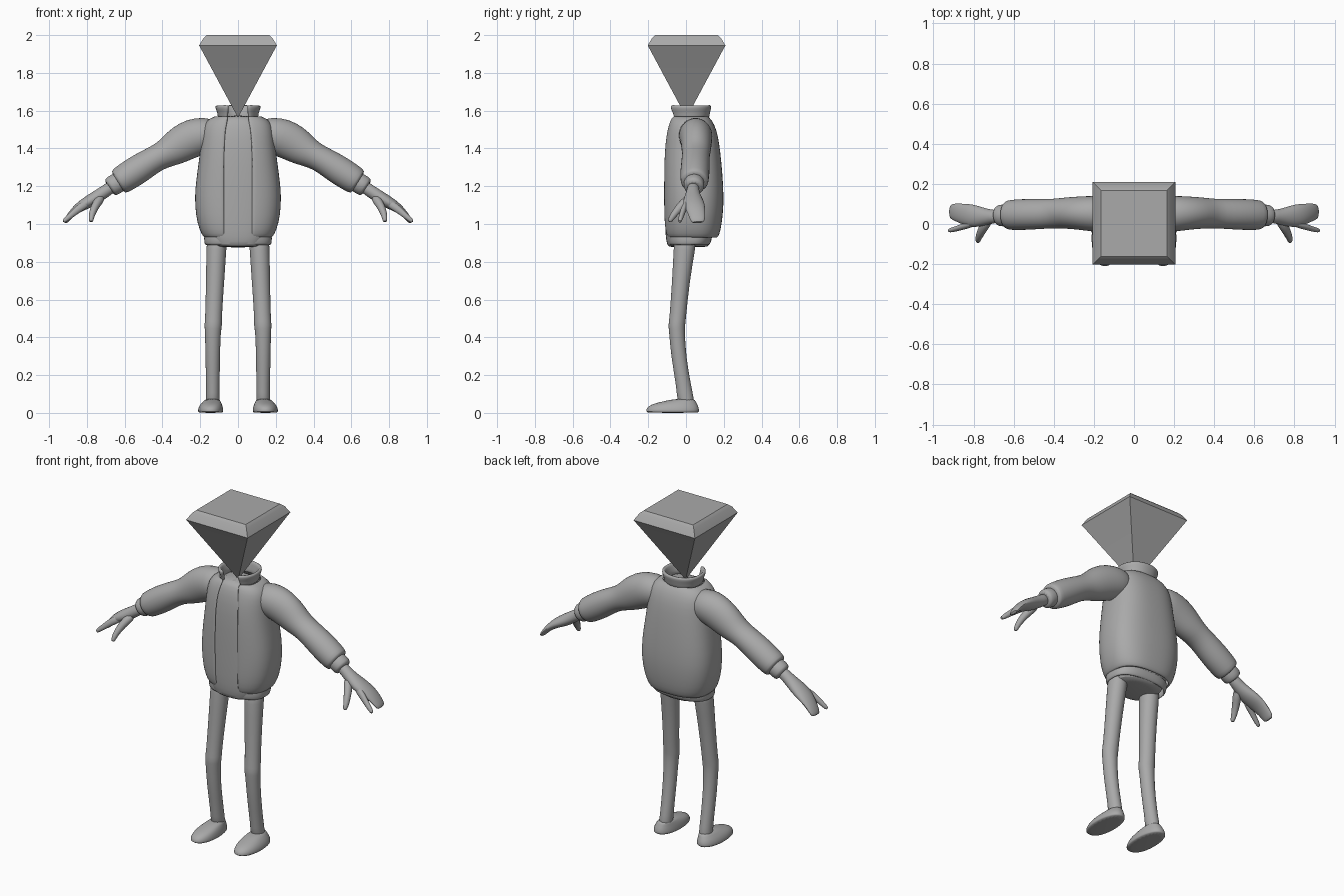
import bpy, bmesh, math
from mathutils import Vector

grey = bpy.data.materials.new("plain grey")
grey.diffuse_color = (0.4, 0.4, 0.4, 1)


def finish(name, bm, mirror=False, smooth=1, thick=0, angle=50):
    bmesh.ops.recalc_face_normals(bm, faces=bm.faces)
    mesh = bpy.data.meshes.new(name)
    bm.to_mesh(mesh)
    bm.free()
    mesh.materials.append(grey)
    ob = bpy.data.objects.new(name, mesh)
    bpy.context.collection.objects.link(ob)
    bpy.context.view_layer.objects.active = ob
    ob.select_set(True)
    bpy.ops.object.shade_smooth_by_angle(angle=math.radians(angle))
    ob.select_set(False)
    if thick:
        m = ob.modifiers.new("cloth", 'SOLIDIFY')
        m.thickness, m.offset = thick, -1
    if smooth:
        ob.modifiers.new("soften", 'SUBSURF').levels = smooth
        ob.modifiers["soften"].render_levels = smooth
    if mirror:
        ob.modifiers.new("pair", 'MIRROR')
    return ob


def power(v, p):
    return math.copysign(abs(v) ** (2 / p), v)


def skin(bm, rings, closed=True):
    n = len(rings[0])
    rows = [[bm.verts.new(c) for c in r] for r in rings]
    for a, b in zip(rows, rows[1:]):
        for i in range(n if closed else n - 1):
            j = (i + 1) % n
            bm.faces.new((a[i], a[j], b[j], b[i]))
    if closed:
        bm.faces.new(rows[0])
        bm.faces.new(rows[-1])


def stack(name, rows, n=32, p=2.6, gap=False, **kw):
    """Loft of level rings: z, centre x, half width, front y, back y, front gap."""
    rings = []
    for z, cx, a, y0, y1, *g in rows:
        t0 = math.asin((g[0] / a) ** (p / 2)) if gap else 0
        ring = []
        for i in range(n):
            t = t0 + (2 * math.pi - 2 * t0) * i / ((n - 1) if gap else n)
            ring.append((cx + a * power(math.sin(t), p),
                         (y0 + y1) / 2 - (y1 - y0) / 2 * power(math.cos(t), p), z))
        rings.append(ring)
    bm = bmesh.new()
    skin(bm, rings, not gap)
    return finish(name, bm, **kw)


def tube(name, pts, n=14, **kw):
    """Loft along a path: x, y, z, half depth, half thickness."""
    c = [Vector(q[:3]) for q in pts]
    rings = []
    for i, q in enumerate(pts):
        t = (c[min(i + 1, len(c) - 1)] - c[max(i - 1, 0)]).normalized()
        u = Vector((0, 1, 0))
        u = (u - t * u.dot(t)).normalized()
        v = t.cross(u)
        rings.append([c[i] + u * q[3] * math.cos(2 * math.pi * k / n)
                      + v * q[4] * math.sin(2 * math.pi * k / n) for k in range(n)])
    bm = bmesh.new()
    skin(bm, rings)
    return finish(name, bm, mirror=True, **kw)


# Head: upside-down square pyramid with a softened, chamfered top
bm = bmesh.new()
skin(bm, [[(sx * h, sy * h + 0.003, z) for sx, sy in ((-1, -1), (1, -1), (1, 1), (-1, 1))]
          for z, h in ((1.57, 0.004), (1.92, 0.192), (1.945, 0.206), (1.985, 0.182), (2.0, 0.165))])
finish("head", bm, smooth=0, angle=40)

# Jacket: open-fronted shell, hem band and collar
stack("jacket", [(0.925, 0, 0.178, -0.10, 0.165, 0.073), (0.945, 0, 0.193, -0.112, 0.178, 0.073),
                 (1.0, 0, 0.216, -0.12, 0.19, 0.073), (1.1, 0, 0.23, -0.122, 0.2, 0.073),
                 (1.2, 0, 0.227, -0.122, 0.198, 0.074), (1.33, 0, 0.208, -0.122, 0.188, 0.074),
                 (1.43, 0, 0.196, -0.116, 0.176, 0.072), (1.5, 0, 0.19, -0.104, 0.162, 0.066),
                 (1.55, 0, 0.17, -0.088, 0.138, 0.056), (1.575, 0, 0.115, -0.072, 0.112, 0.052)],
      gap=True, thick=0.012)
stack("hem_band", [(0.888, 0, 0.176, -0.094, 0.125, 0.073), (0.91, 0, 0.18, -0.098, 0.135, 0.073),
                   (0.945, 0, 0.18, -0.1, 0.14, 0.073)], gap=True, thick=0.012)
stack("collar", [(1.56, 0, 0.088, -0.062, 0.102, 0.05), (1.585, 0, 0.088, -0.064, 0.106, 0.048),
                 (1.61, 0, 0.097, -0.074, 0.112, 0.046), (1.632, 0, 0.104, -0.078, 0.117, 0.045)],
      p=2.2, gap=True, thick=0.02)

# Shirt filling the open front
stack("shirt", [(0.876, 0, 0.1, -0.085, 0.105), (0.885, 0, 0.145, -0.1, 0.125),
                (0.93, 0, 0.16, -0.108, 0.13), (1.0, 0, 0.19, -0.112, 0.16),
                (1.2, 0, 0.2, -0.112, 0.17), (1.4, 0, 0.175, -0.109, 0.155),
                (1.5, 0, 0.155, -0.095, 0.135), (1.55, 0, 0.12, -0.076, 0.105),
                (1.575, 0, 0.075, -0.056, 0.085)])

# Sleeves and cuffs
tube("sleeve", [(0.10, 0.045, 1.478, 0.075, 0.075), (0.17, 0.05, 1.472, 0.092, 0.096),
                (0.235, 0.053, 1.458, 0.088, 0.105), (0.30, 0.055, 1.425, 0.082, 0.1),
                (0.355, 0.054, 1.388, 0.078, 0.086), (0.405, 0.052, 1.362, 0.074, 0.07),
                (0.46, 0.05, 1.333, 0.076, 0.072), (0.53, 0.048, 1.288, 0.078, 0.079),
                (0.59, 0.046, 1.25, 0.078, 0.077), (0.628, 0.045, 1.225, 0.074, 0.073),
                (0.638, 0.045, 1.219, 0.066, 0.064)], n=18)
tube("cuff", [(0.61, 0.043, 1.235, 0.052, 0.052), (0.64, 0.043, 1.216, 0.056, 0.056),
              (0.672, 0.042, 1.197, 0.056, 0.056), (0.682, 0.041, 1.19, 0.046, 0.046)])

# Hands: palm tapering into joined fingers, one loose finger and a thumb
tube("palm", [(0.65, 0.04, 1.21, 0.032, 0.034), (0.71, 0.036, 1.168, 0.034, 0.034),
              (0.76, 0.036, 1.135, 0.05, 0.036), (0.81, 0.04, 1.107, 0.06, 0.032),
              (0.85, 0.05, 1.083, 0.053, 0.025), (0.885, 0.058, 1.05, 0.046, 0.018),
              (0.908, 0.062, 1.02, 0.04, 0.014), (0.917, 0.063, 1.006, 0.03, 0.009)])
tube("finger", [(0.79, 0.01, 1.115, 0.02, 0.025), (0.84, -0.01, 1.085, 0.017, 0.022),
                (0.88, -0.022, 1.05, 0.014, 0.017), (0.91, -0.03, 1.025, 0.013, 0.014),
                (0.926, -0.034, 1.01, 0.008, 0.009)], n=10)
tube("thumb", [(0.72, 0.025, 1.145, 0.024, 0.026), (0.748, -0.012, 1.11, 0.026, 0.025),
               (0.765, -0.045, 1.075, 0.022, 0.021), (0.775, -0.068, 1.045, 0.018, 0.017),
               (0.778, -0.084, 1.02, 0.014, 0.013), (0.778, -0.088, 1.01, 0.008, 0.008)], n=10)

# Legs with a slight knee, and flat-soled shoes
stack("leg", [(0.02, 0.135, 0.036, -0.025, 0.045), (0.08, 0.133, 0.037, -0.05, 0.042),
              (0.13, 0.133, 0.036, -0.05, 0.03), (0.3, 0.134, 0.039, -0.08, 0.0),
              (0.43, 0.133, 0.042, -0.09, -0.006), (0.465, 0.131, 0.048, -0.095, -0.004),
              (0.5, 0.13, 0.044, -0.088, 0.0), (0.7, 0.121, 0.049, -0.074, 0.02),
              (0.88, 0.114, 0.054, -0.066, 0.052), (0.95, 0.11, 0.055, -0.06, 0.06)],
      n=18, p=2, mirror=True)
stack("shoe", [(0.0, 0.145, 0.063, -0.205, 0.066), (0.006, 0.145, 0.068, -0.213, 0.07),
               (0.025, 0.145, 0.066, -0.212, 0.07), (0.046, 0.142, 0.058, -0.185, 0.06),
               (0.06, 0.138, 0.046, -0.125, 0.052), (0.075, 0.135, 0.036, -0.06, 0.045)],
      n=24, p=2.2, mirror=True)
